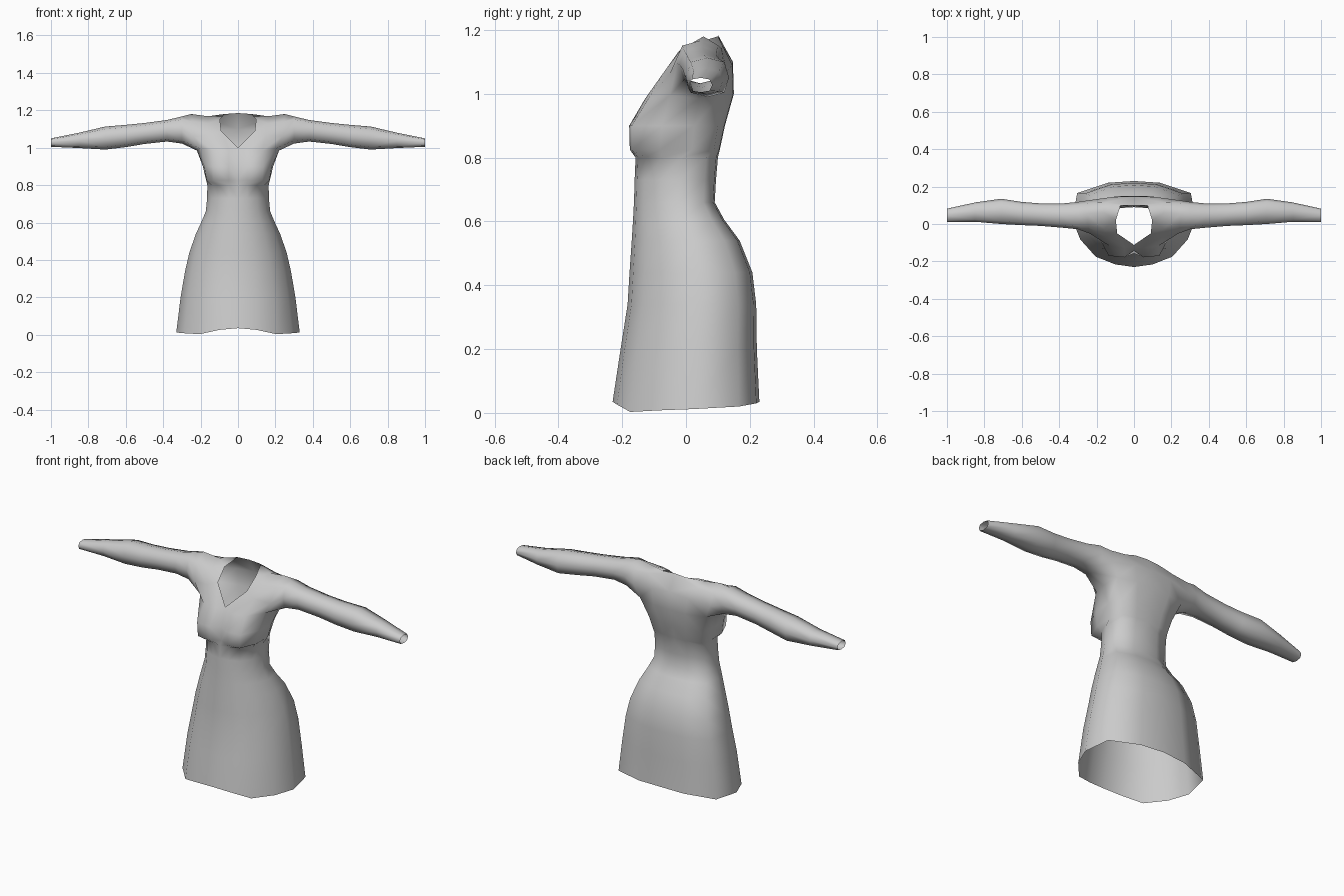
import bpy, bmesh, math

if "Cube" in bpy.data.objects:
    bpy.data.objects.remove(bpy.data.objects["Cube"])

bm = bmesh.new()


def ring(points):
    return [bm.verts.new(p) for p in points]


def bridge(a, b, closed=False):
    n = len(a)
    for i in range(n if closed else n - 1):
        j = (i + 1) % n
        bm.faces.new((a[i], a[j], b[j], b[i]))


# Half cross-section, front centre to back centre: (share of width, share of depth)
SECTION = [(0, 0), (.3, .03), (.62, .12), (.87, .32), (1, .55), (.92, .86), (.42, .98), (0, 1)]


def body_row(z, width, front, back):
    return ring([(u * width, front + v * (back - front), z) for u, v in SECTION])


# Skirt and waist, from the hem up
rows = [body_row(0, .33, -.23, .23)]
for v, z in zip(rows[0], (.035, .026, .003, .008, .012, .02, .03, .035)):
    v.co.z = z
for spec in [(.20, .307, -.205, .222), (.34, .283, -.183, .22), (.44, .26, -.177, .208),
             (.54, .225, -.17, .168), (.605, .195, -.166, .12), (.66, .172, -.163, .09),
             (.73, .165, -.161, .094), (.80, .164, -.158, .10)]:
    rows.append(body_row(*spec))

# Bust and upper back
for z, outline in [
    (.825, [(0, -.145), (.05, -.176), (.13, -.170), (.168, -.08), (.170, .02), (.14, .088), (.07, .104), (0, .106)]),
    (.90, [(0, -.142), (.05, -.178), (.135, -.170), (.180, -.075), (.188, .025), (.16, .10), (.08, .12), (0, .122)]),
]:
    rows.append(ring([(x, y, z) for x, y in outline]))
rows.append(ring([(0, -.112, 1.0), (.05, -.128, .985), (.13, -.118, .985), (.20, -.05, .995),
                  (.22, .04, .985), (.205, .115, 1.0), (.10, .148, 1.0), (0, .15, 1.0)]))
for a, b in zip(rows, rows[1:]):
    bridge(a, b)
a0, p0, b0, c0, d0, e0, f0, g0 = rows[-1]

# Shoulder yoke: neckline, middle and armhole points
n1, n2, nt, g2 = ring([(.09, -.05, 1.09), (.097, .02, 1.15), (.072, .10, 1.18), (0, .10, 1.185)])
b1, b2, bt, f2, f1, g1 = ring([(.15, -.068, 1.07), (.16, -.025, 1.13), (.16, .06, 1.168),
                               (.15, .115, 1.15), (.11, .145, 1.09), (0, .147, 1.10)])
c1, c2, t, e2, e1 = ring([(.235, -.052, 1.06), (.245, -.015, 1.14), (.25, .055, 1.18),
                          (.245, .112, 1.14), (.235, .128, 1.07)])
for face in [(a0, p0, n1), (p0, b0, b1, n1), (b0, c0, c1, b1), (n1, b1, b2, n2), (b1, c1, c2, b2),
             (n2, b2, bt, nt), (b2, c2, t, bt), (nt, bt, f2), (bt, t, e2, f2), (f2, e2, e1, f1),
             (f1, e1, e0, f0), (g2, nt, f2, g1), (g1, f2, f1), (g1, f1, f0, g0)]:
    bm.faces.new(face)

# Sleeve, from the armhole to the open wrist: x, front, back, bottom, top
last = [d0, c0, c1, c2, t, e2, e1, e0]
for x, y0, y1, z0, z1 in [(.30, -.028, .118, 1.022, 1.167), (.38, -.02, .11, 1.033, 1.148),
                          (.50, -.01, .11, 1.02, 1.132), (.60, -.006, .118, 1.003, 1.122),
                          (.71, 0, .135, .99, 1.113), (.85, .012, .115, .998, 1.08),
                          (1.0, .01, .082, 1.005, 1.05)]:
    pts = []
    for k in range(8):
        ang = k * math.pi / 4
        r = 1.0 if k % 2 == 0 else 1.1
        pts.append((x, (y0 + y1) / 2 - math.sin(ang) * r * (y1 - y0) / 2,
                    (z0 + z1) / 2 - math.cos(ang) * r * (z1 - z0) / 2))
    new = ring(pts)
    bridge(last, new, True)
    last = new

bmesh.ops.recalc_face_normals(bm, faces=bm.faces)
mesh = bpy.data.meshes.new("dress")
bm.to_mesh(mesh)
bm.free()
dress = bpy.data.objects.new("dress", mesh)
bpy.context.collection.objects.link(dress)

# Plain cloth
cloth = bpy.data.materials.new("grey cloth")
cloth.diffuse_color = (.6, .6, .6, 1)
cloth.use_nodes = True
cloth.node_tree.nodes["Principled BSDF"].inputs["Base Color"].default_value = cloth.diffuse_color
mesh.materials.append(cloth)

# Mirror to the other side and shade smooth
mirror = dress.modifiers.new("mirror", 'MIRROR')
mirror.use_clip = True
mirror.merge_threshold = .001
for p in mesh.polygons:
    p.use_smooth = True
